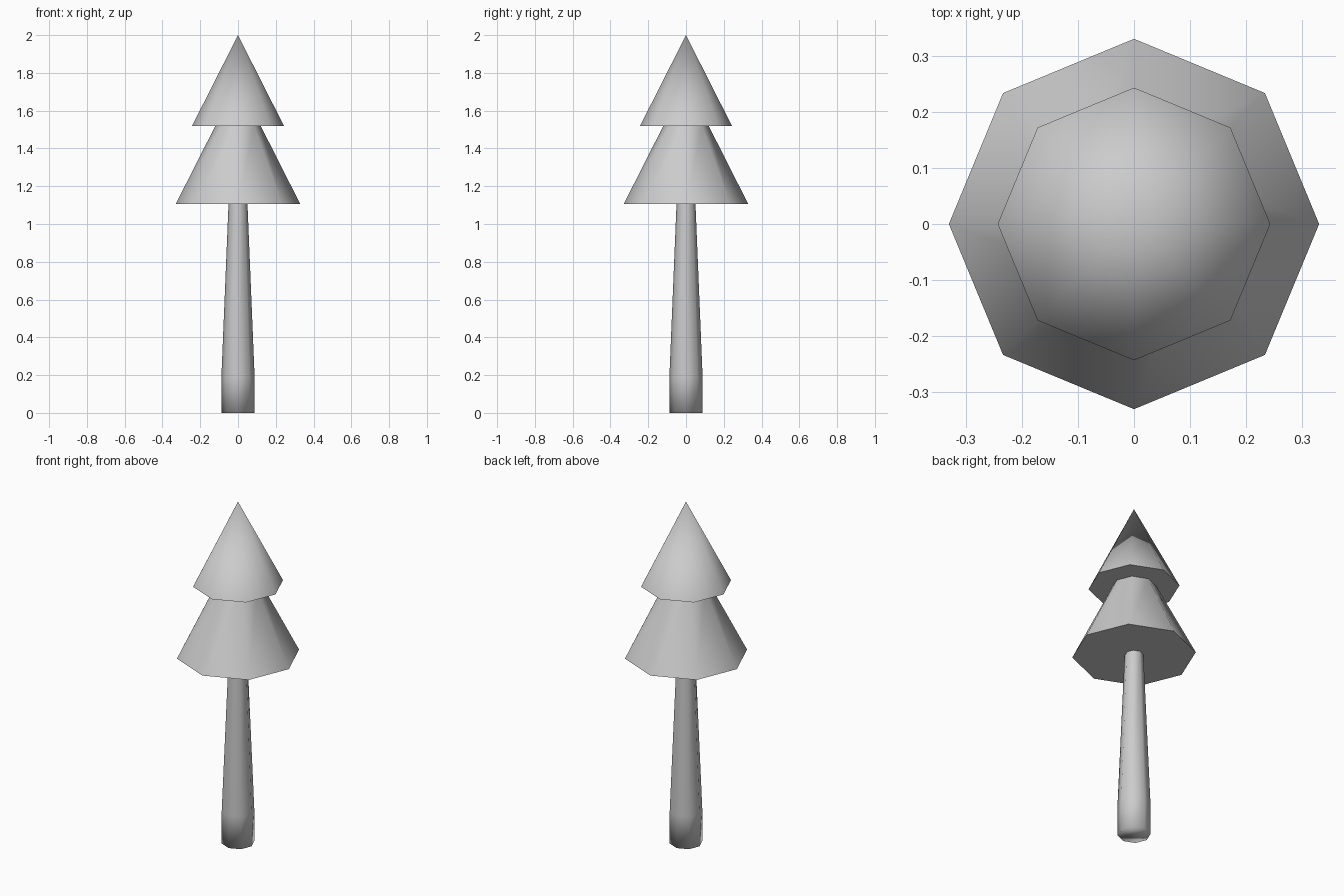
import bpy, bmesh
from math import cos, sin, pi, radians

if "Cube" in bpy.data.objects:
    bpy.data.objects.remove(bpy.data.objects["Cube"])

SIDES = 8


def turned(name, profile, smooth_angle):
    """Octagonal solid from (radius, z) rings, bottom to top; radius 0 makes a point."""
    bm = bmesh.new()
    rings = []
    for r, z in profile:
        count = SIDES if r > 0 else 1
        rings.append([bm.verts.new((r * cos(2 * pi * i / SIDES),
                                    r * sin(2 * pi * i / SIDES), z))
                      for i in range(count)])
    for low, high in zip(rings, rings[1:]):
        for i in range(SIDES):
            j = (i + 1) % SIDES
            if len(high) == 1:
                bm.faces.new((low[i], low[j], high[0]))
            else:
                bm.faces.new((low[i], low[j], high[j], high[i]))
    bm.faces.new(rings[0][::-1])
    mesh = bpy.data.meshes.new(name)
    bm.to_mesh(mesh)
    bm.free()
    obj = bpy.data.objects.new(name, mesh)
    bpy.context.collection.objects.link(obj)
    bpy.ops.object.select_all(action='DESELECT')
    obj.select_set(True)
    bpy.context.view_layer.objects.active = obj
    if smooth_angle is None:
        bpy.ops.object.shade_smooth()
    else:
        bpy.ops.object.shade_smooth_by_angle(angle=radians(smooth_angle))
    return obj


# Trunk: straight foot, then a taper up into the foliage
turned("trunk", [(0.088, 0), (0.088, 0.19), (0.05, 1.11)], None)

# Foliage: wide lower tier running up to the underside of the pointed top tier
turned("lower_foliage", [(0.33, 1.105), (0.12, 1.52)], 60)
turned("upper_foliage", [(0.243, 1.52), (0, 2.0)], 60)
